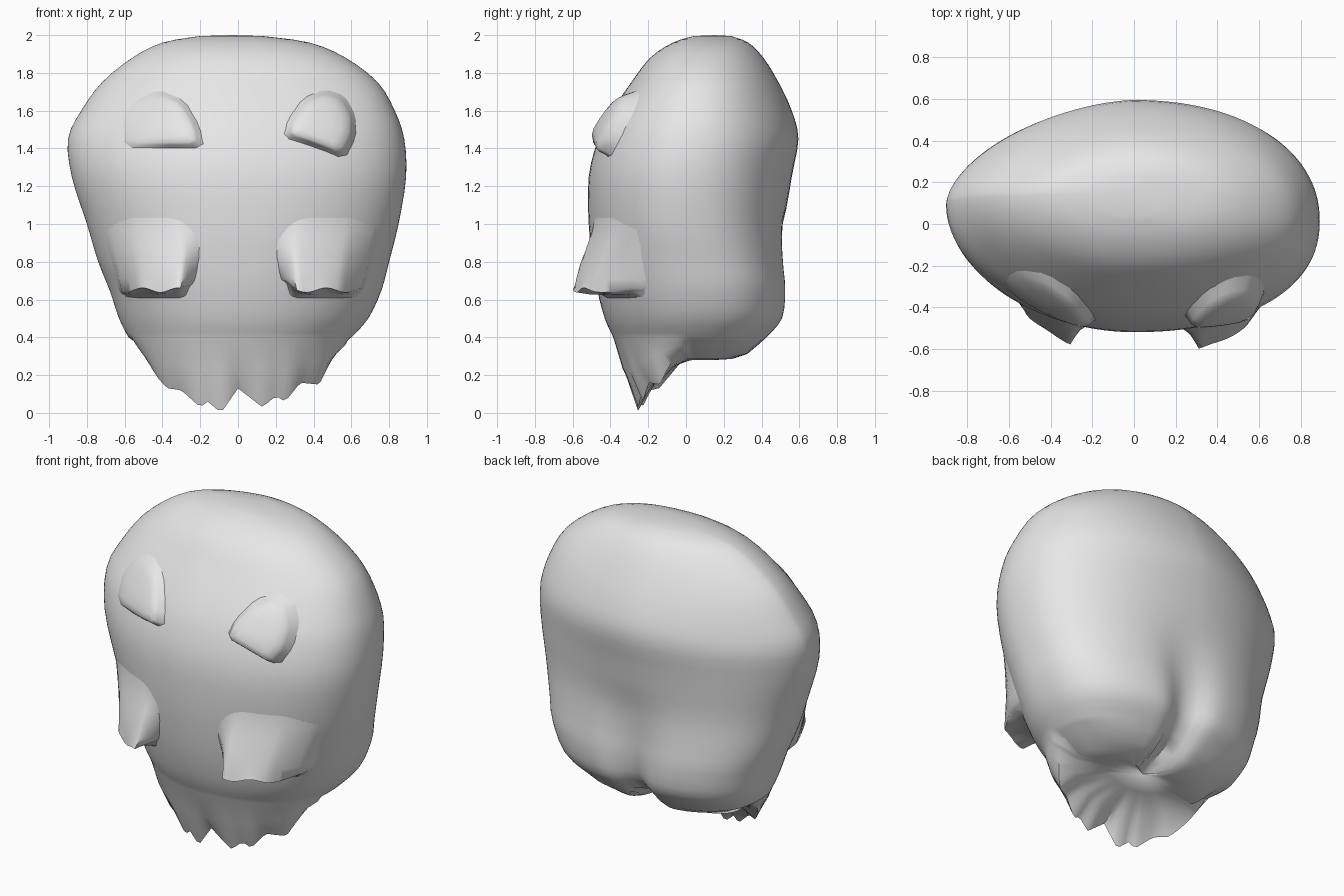
import bpy, bmesh, math

if "Cube" in bpy.data.objects:
    bpy.data.objects.remove(bpy.data.objects["Cube"])

grey = bpy.data.materials.new("light grey")
grey.diffuse_color = (0.8, 0.8, 0.8, 1)
grey.use_nodes = True
grey.node_tree.nodes["Principled BSDF"].inputs["Base Color"].default_value = grey.diffuse_color


def make(name, rings, closed=True, cap_top=None, cap_end=None, angle=45):
    """Skin a list of point rings into one smooth object."""
    bm = bmesh.new()
    vs = [[bm.verts.new(p) for p in r] for r in rings]
    n = len(vs[0])
    for a, b in zip(vs, vs[1:]):
        for i in range(n if closed else n - 1):
            j = (i + 1) % n
            bm.faces.new((a[i], a[j], b[j], b[i]))
    for ring, tip in ((vs[0], cap_top), (vs[-1], cap_end)):
        if tip:
            t = bm.verts.new(tip)
            for i in range(n):
                bm.faces.new((ring[i], ring[(i + 1) % n], t))
    bmesh.ops.recalc_face_normals(bm, faces=bm.faces)
    # open patches must face outwards, to the front
    if not cap_top and sum(f.normal.y * f.calc_area() for f in bm.faces) > 0:
        bmesh.ops.reverse_faces(bm, faces=bm.faces)
    me = bpy.data.meshes.new(name)
    bm.to_mesh(me)
    bm.free()
    me.materials.append(grey)
    ob = bpy.data.objects.new(name, me)
    bpy.context.collection.objects.link(ob)
    bpy.ops.object.select_all(action='DESELECT')
    ob.select_set(True)
    bpy.context.view_layer.objects.active = ob
    bpy.ops.object.shade_smooth_by_angle(angle=math.radians(angle))
    return ob


def lerp_table(rows, key):
    rows = sorted(rows)
    key = max(rows[0][0], min(rows[-1][0], key))
    for a, b in zip(rows, rows[1:]):
        if key <= b[0]:
            t = (key - a[0]) / (b[0] - a[0])
            return [p + (q - p) * t for p, q in zip(a, b)]


# body sections: z, left half width, right half width, front y, back y
SECT = [(1.995, .20, .13, .04, .24), (1.96, .40, .38, -.07, .33),
        (1.88, .56, .57, -.19, .41), (1.75, .72, .74, -.29, .49),
        (1.6, .83, .83, -.39, .56), (1.45, .90, .88, -.465, .595),
        (1.25, .88, .89, -.515, .56), (1.0, .80, .85, -.515, .525),
        (.8, .74, .80, -.495, .53), (.65, .68, .76, -.47, .54),
        (.5, .63, .69, -.43, .52), (.4, .58, .60, -.385, .435)]
# ragged lower edge: x, z
HEM = [(-.55, .35), (-.45, .12), (-.37, .13), (-.30, .12), (-.20, .03),
       (-.16, .06), (-.09, 0), (0, .13), (.13, .03), (.20, .09), (.25, .06),
       (.33, .16), (.43, .15), (.52, .33)]
N = 112


def smooth_sections(rows, steps=3):
    out = []
    for i in range(len(rows) - 1):
        p = [rows[max(0, min(len(rows) - 1, i + k))] for k in (-1, 0, 1, 2)]
        for s in range(steps):
            t = s / steps
            out.append(tuple(
                b + .5 * t * (c - a + t * (2 * a - 5 * b + 4 * c - d + t * (3 * (b - c) + d - a)))
                for a, b, c, d in zip(*p)))
    return out + [rows[-1]]


SECT = smooth_sections(SECT)


def groove(x, z):
    """Cleft between the two back lobes, wide at the top, narrow below."""
    w = .07 + .17 * max(0, min(1, (z - .3) / .9))
    return math.exp(-((x - .02) / w) ** 2)


def side_params(x, z, yf, yb):
    """Depth of the widest point and the front and back curve powers."""
    low = max(0, min(1, (1.5 - z) / .8))
    yc = (yf + yb) / 2
    k = min(1, (yb - yf) * 1.2)
    if x > 0:
        return yc + k * (-.04 + .07 * low), 2.25 - .15 * low, 2.1 + .45 * low
    return yc + k * (.035 + .03 * low), 1.95, 1.6 + .75 * low


def ring(z, xl, xr, yf, yb):
    pts = []
    for i in range(N):
        t = 2 * math.pi * i / N
        c, s = math.cos(t), math.sin(t)
        ys, pf, pb = side_params(c, z, yf, yb)
        e = 2 / (pb if s > 0 else pf)
        x = (xr if c > 0 else xl) * math.copysign(abs(c) ** e, c)
        y = ys + ((yb if s > 0 else yf) - ys) * abs(s) ** e
        if s > 0:
            y -= .10 * groove(x, z) * max(0, min(1, (1.1 - z) / .7)) * s
        pts.append((x, y, z))
    return pts


def front_y(x, z):
    """y of the body's front surface at x, z."""
    z, xl, xr, yf, yb = lerp_table(SECT, z)
    u = min(1, abs(x) / (xr if x > 0 else xl))
    ys, p, _ = side_params(x, z, yf, yb)
    return ys + (yf - ys) * (1 - u ** p) ** (1 / p)


# body with ragged front skirt and two rounded lobes at the back
rings = [ring(*s) for s in SECT]
edge = []
for x, y, z in ring(.3, .50, .53, -.26, .33):
    slope = min(.32, .3 + 1.2 * y)
    if y < 0:
        z = max(lerp_table(HEM, x)[1], slope)
    else:
        z = .31 + .08 * groove(x, .3) * min(1, y * 4) + .05 * min(1, abs(x) / .5) ** 3
    edge.append((x, y, z))
mid = []
for i, (a, b) in enumerate(zip(rings[-1], edge)):
    even = sum(edge[(i + k) % N][2] for k in range(-6, 7)) / 13
    mid.append(((a[0] + b[0]) / 2 * 1.02,
                (a[1] + b[1]) / 2 + (.012 if a[1] > 0 else -.012),
                max(b[2] + .02, .5 * a[2] + .5 * even)))


def under(xl, xr, yf, yb, z0):
    return [(x, y, z0 + .07 * groove(x, .3) * max(0, min(1, y * 5)) - max(0, -y) * .6)
            for x, y, z in ring(.3, xl, xr, yf, yb)]


inner = under(.42, .44, -.17, .25, .285)
core = under(.24, .25, -.04, .17, .28)
make("body", rings + [mid, edge, inner, core], True, (-.03, .15, 2.0), (0, .08, .30))

# overhanging cheek flaps: z, offset from body, inner x, outer x
FLAP = [(1.12, -.015, .22, .74), (1.04, -.002, .19, .76), (.96, .02, .18, .76),
        (.88, .055, .18, .74), (.79, .10, .20, .71), (.71, .14, .22, .69),
        (.65, .17, .24, .67), (.64, .11, .25, .66), (.625, .03, .26, .65),
        (.58, -.05, .26, .64)]


def flap(name, side, trim):
    cols = 24
    grid = []
    for k, (z0, off, xi, xo) in enumerate(FLAP):
        row = []
        for i in range(cols + 1):
            u = i / cols
            x = side * (xi + (xo - trim - xi) * u)
            end = min(1, (2.5 + .6 * k) * u, .4 + 2 * (1 - u)) if i < cols else 0
            o = -.015 + (off + .015) * end
            z = z0
            if k in (6, 7):                       # uneven lower rim
                z += .012 * math.sin(13 * u + side) + .04 * max(0, 1 - 6 * u)
            row.append((x, front_y(x, z) - o, z))
        grid.append(row)
    make(name, grid, False, angle=60)


flap("right_cheek_flap", 1, 0)
flap("left_cheek_flap", -1, .04)

# raised eyes
EYE_R = [(.27, 1.47), (.29, 1.55), (.36, 1.65), (.46, 1.69), (.55, 1.66),
         (.60, 1.57), (.60, 1.47), (.55, 1.37), (.40, 1.43)]
EYE_L = [(-.21, 1.42), (-.23, 1.52), (-.30, 1.64), (-.42, 1.69), (-.53, 1.64),
         (-.59, 1.55), (-.58, 1.42), (-.40, 1.42)]


def eye(name, outline, height, fade):
    """Domed patch; fade flattens it towards the outer side."""
    fine = []
    n = len(outline)
    for i in range(n):                            # corner-cut the outline
        a, b = outline[i], outline[(i + 1) % n]
        for t in (.2, .8):
            fine.append((a[0] + (b[0] - a[0]) * t, a[1] + (b[1] - a[1]) * t))
    cx = sum(p[0] for p in outline) / n
    cz = sum(p[1] for p in outline) / n
    rows = []
    for s, o in ((1.25, -.02), (1.12, .1), (1.0, .6), (.9, .85), (.65, .98), (.3, 1.0)):
        r = []
        for px, pz in fine:
            x, z = cx + (px - cx) * s, cz + (pz - cz) * s
            h = height * (1 - fade * max(-.5, min(1, (abs(x) - abs(cx)) / .2)))
            r.append((x, front_y(x, z) - (o * h if o > 0 else -.015), z))
        rows.append(r)
    make(name, rows, True, None, (cx, front_y(cx, cz) - height, cz), angle=60)


eye("right_eye", EYE_R, .075, 0)
eye("left_eye", EYE_L, .04, .8)
